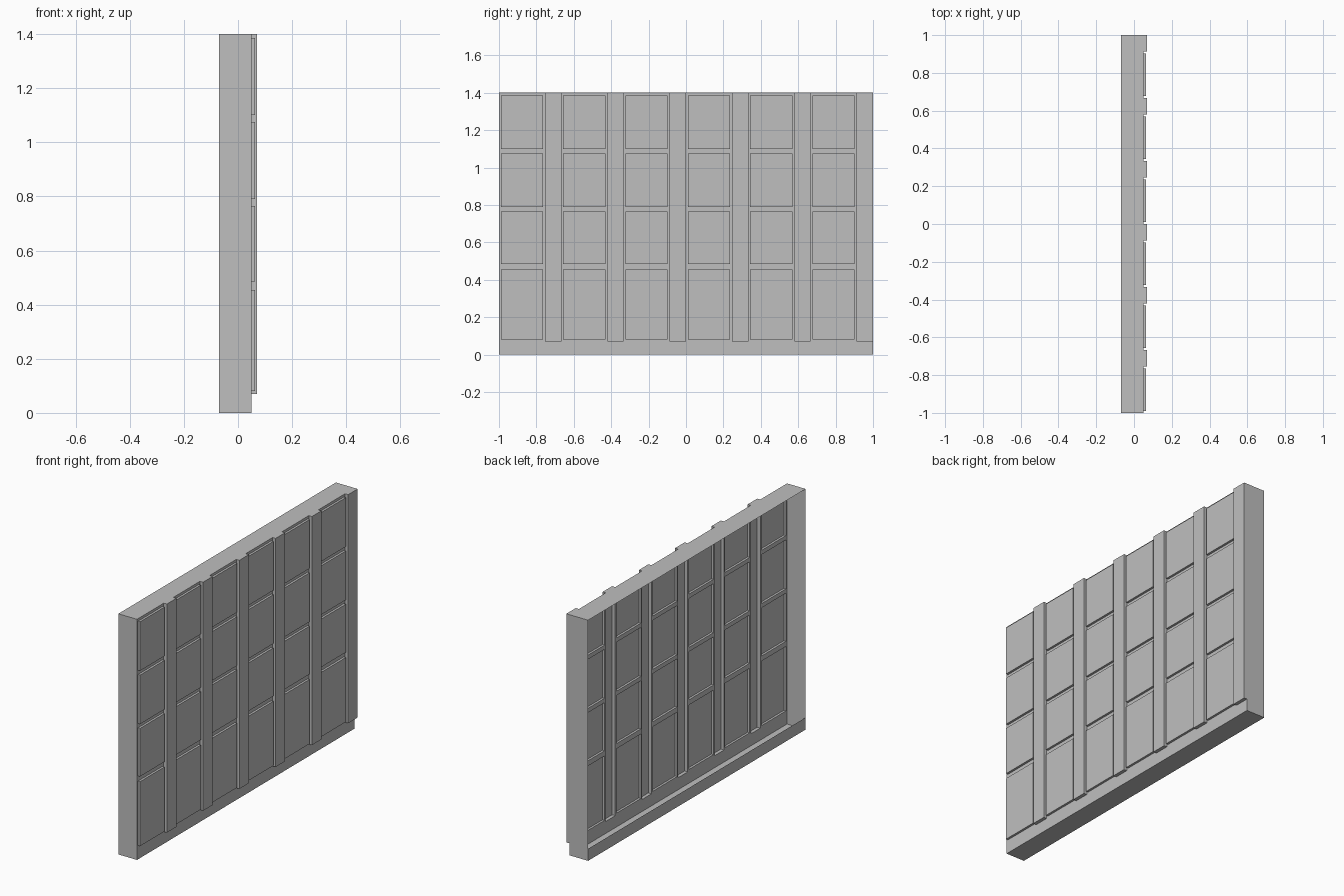
import bpy
import bmesh
from mathutils import Matrix, Vector

cube = bpy.data.objects.get("Cube")
if cube:
    bpy.data.objects.remove(cube, do_unlink=True)

grey = bpy.data.materials.new("plain grey")
grey.use_nodes = True
grey.diffuse_color = (0.52, 0.52, 0.52, 1)
bsdf = next(n for n in grey.node_tree.nodes if n.type == 'BSDF_PRINCIPLED')
bsdf.inputs["Base Color"].default_value = (0.52, 0.52, 0.52, 1)

# Main dimensions
BACK, FACE, PANEL, RIB = -0.07, 0.05, 0.063, 0.07
HEIGHT, BASE = 1.4, 0.07
COUNT = 6
PITCH = 2 / COUNT
ROWS = [(0.08, 0.455), (0.485, 0.765), (0.79, 1.075), (1.1, 1.385)]
PANEL_Y = (0.01, 0.235)
RIB_Y = 0.246


def finish(bm, name):
    mesh = bpy.data.meshes.new(name)
    bm.to_mesh(mesh)
    bm.free()
    mesh.materials.append(grey)
    obj = bpy.data.objects.new(name, mesh)
    bpy.context.collection.objects.link(obj)
    return obj


def hollow_box(name, lo, hi, is_open):
    """Thin-walled box; faces whose normal passes is_open are removed."""
    bm = bmesh.new()
    lo, hi = Vector(lo), Vector(hi)
    matrix = Matrix.Translation((lo + hi) / 2) @ Matrix.Diagonal((*(hi - lo), 1))
    bmesh.ops.create_cube(bm, size=1, matrix=matrix)
    bm.normal_update()
    gone = [f for f in bm.faces if is_open(f.normal)]
    bmesh.ops.delete(bm, geom=gone, context='FACES')
    return finish(bm, name)


def inside(value, span):
    return span[0] < value < span[1]


# Casing: top, floor and end walls, open toward the front face and the back
hollow_box("casing", (BACK, -1, 0), (FACE, 1, HEIGHT), lambda n: abs(n.x) > 0.5)

# Low lip along the back
bm = bmesh.new()
lip = [(BACK, 1, 0), (BACK, -1, 0), (BACK, -1, BASE), (BACK, 1, BASE)]
bm.faces.new([bm.verts.new(p) for p in lip])
finish(bm, "back_lip")

# Wall face with openings behind the hollow panels and ribs
y_cuts = [-1 + i * PITCH + d for i in range(COUNT) for d in (0, *PANEL_Y, RIB_Y)] + [1]
z_cuts = [0, BASE] + [z for row in ROWS for z in row] + [HEIGHT]
bm = bmesh.new()
for y0, y1 in zip(y_cuts, y_cuts[1:]):
    for z0, z1 in zip(z_cuts, z_cuts[1:]):
        y, z = ((y0 + y1) / 2 + 1) % PITCH, (z0 + z1) / 2
        in_panel = inside(y, PANEL_Y) and any(inside(z, row) for row in ROWS)
        in_rib = y > RIB_Y and z > BASE
        if not (in_panel or in_rib):
            corners = [(y0, z0), (y1, z0), (y1, z1), (y0, z1)]
            bm.faces.new([bm.verts.new((FACE, *c)) for c in corners])
bmesh.ops.remove_doubles(bm, verts=bm.verts, dist=0.0001)
finish(bm, "wall_face")

# Raised hollow panels and vertical ribs in each bay
for i in range(COUNT):
    y = -1 + i * PITCH
    for j, (z0, z1) in enumerate(ROWS):
        hollow_box(f"panel_{i + 1}_{j + 1}", (FACE, y + PANEL_Y[0], z0),
                   (PANEL, y + PANEL_Y[1], z1), lambda n: n.x < -0.5)
    hollow_box(f"rib_{i + 1}", (FACE, y + RIB_Y, BASE),
               (RIB, y + PITCH, HEIGHT), lambda n: n.x < -0.5)
